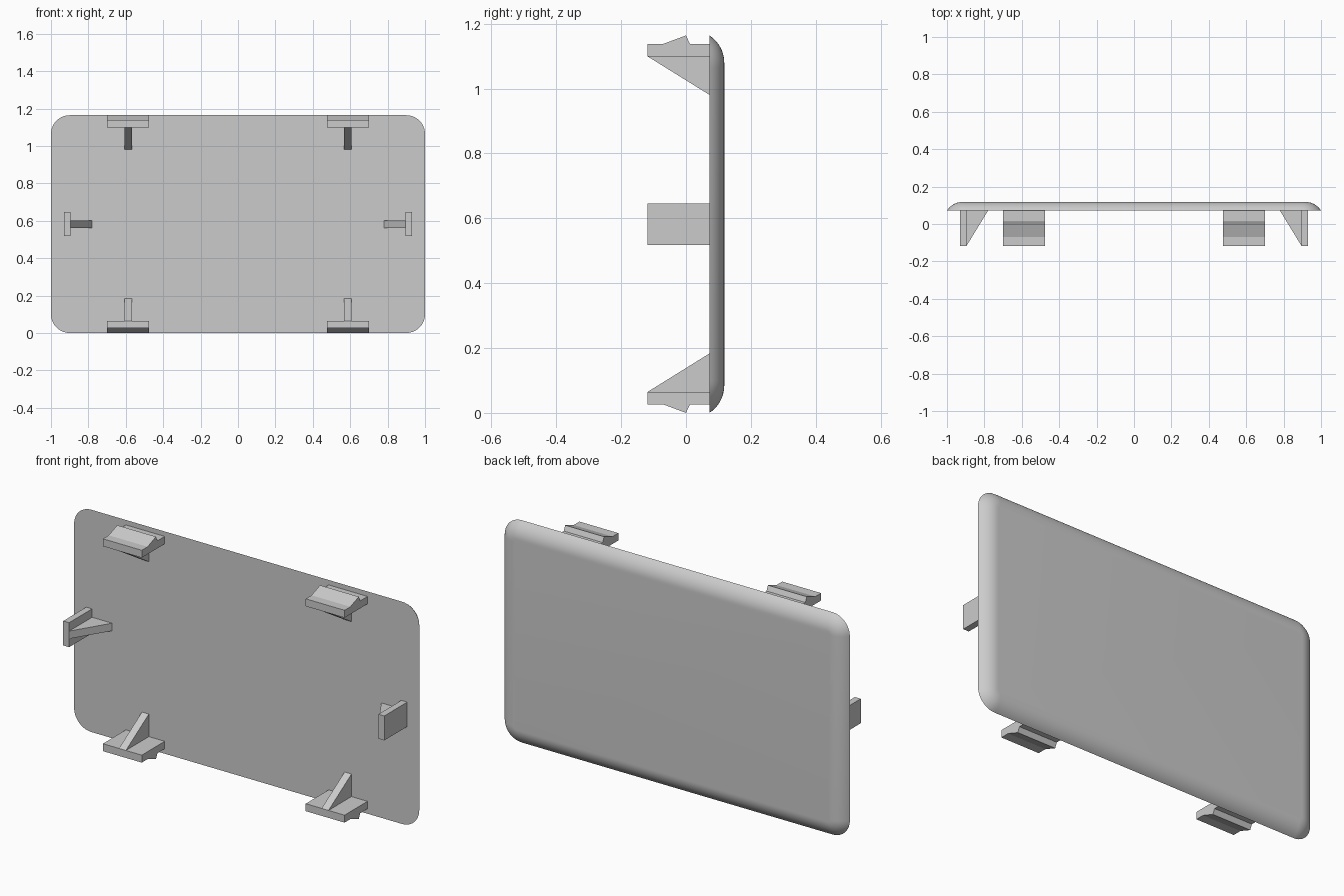
import bpy, bmesh
from math import sin, cos, pi, asin, radians

HEIGHT, FRONT, BACK, TIP = 1.164, 0.072, 0.118, -0.118
MID = HEIGHT / 2

cube = bpy.data.objects.get("Cube")
if cube:
    bpy.data.objects.remove(cube)

grey = bpy.data.materials.new("plain grey")
grey.use_nodes = True
grey.diffuse_color = (0.6, 0.6, 0.6, 1)
grey.node_tree.nodes["Principled BSDF"].inputs["Base Color"].default_value = grey.diffuse_color


def finish(name, bm):
    bmesh.ops.recalc_face_normals(bm, faces=bm.faces)
    mesh = bpy.data.meshes.new(name)
    bm.to_mesh(mesh)
    bm.free()
    mesh.materials.append(grey)
    obj = bpy.data.objects.new(name, mesh)
    bpy.context.collection.objects.link(obj)
    return obj


def loft(bm, rings):
    """Skin matching loops of points and cap both ends."""
    loops = [[bm.verts.new(p) for p in ring] for ring in rings]
    for a, b in zip(loops, loops[1:]):
        for i in range(len(a)):
            j = (i + 1) % len(a)
            bm.faces.new((a[i], a[j], b[j], b[i]))
    bm.faces.new(loops[0])
    bm.faces.new(loops[-1])


def rounded_outline(inset, y, corner=0.1, steps=10):
    points = []
    for k, (sx, sz) in enumerate(((1, 1), (-1, 1), (-1, -1), (1, -1))):
        for i in range(steps + 1):
            a = (k + i / steps) * pi / 2
            r = corner - inset
            points.append((sx * (1 - corner) + r * cos(a), y,
                           MID + sz * (MID - corner) + r * sin(a)))
    return points


def prism(name, profile, low, high, place):
    """Extrude a 2D profile between two positions on the third axis."""
    bm = bmesh.new()
    loft(bm, [[place(u, v, w) for u, v in profile] for w in (low, high)])
    return finish(name, bm)


# Cover plate: flat front, rim curving into the flat back
R = 0.1
depth = BACK - FRONT
start = asin((R - depth) / R)
rings = []
for i in range(11):
    a = start + (pi / 2 - start) * i / 10
    rings.append(rounded_outline(R * (cos(start) - cos(a)), BACK - R + R * sin(a)))
bm = bmesh.new()
loft(bm, rings)
plate = finish("cover_plate", bm)
bpy.context.view_layer.objects.active = plate
plate.select_set(True)
bpy.ops.object.shade_smooth_by_angle(angle=radians(30))
plate.select_set(False)

# Clip profiles as (y, distance from the plate's middle)
top = MID
hook = [(FRONT, top - 0.065), (TIP, top - 0.065), (TIP, top - 0.026),
        (-0.07, top - 0.026), (0, top), (0.012, top - 0.026), (FRONT, top - 0.026)]
hook_rib = [(FRONT, top - 0.065), (TIP, top - 0.065), (FRONT, top - 0.183)]
side_bar = [(FRONT, 0.93), (TIP, 0.93), (TIP, 0.896), (FRONT, 0.896)]
side_rib = [(FRONT, 0.896), (TIP, 0.896), (FRONT, 0.78)]

for sx, side in ((1, "left"), (-1, "right")):
    # Snap hooks along the upper and lower edges
    for sz, level in ((1, "upper"), (-1, "lower")):
        def place(y, d, x, sx=sx, sz=sz):
            return (sx * x, y, MID + sz * d)
        prism(f"{level}_{side}_hook", hook, 0.475, 0.7, place)
        prism(f"{level}_{side}_hook_rib", hook_rib, 0.567, 0.607, place)

    # Plain locating tabs at the sides
    def place_side(y, d, z, sx=sx):
        return (sx * d, y, MID + z)
    prism(f"{side}_tab", side_bar, -0.064, 0.064, place_side)
    prism(f"{side}_tab_rib", side_rib, -0.02, 0.02, place_side)
